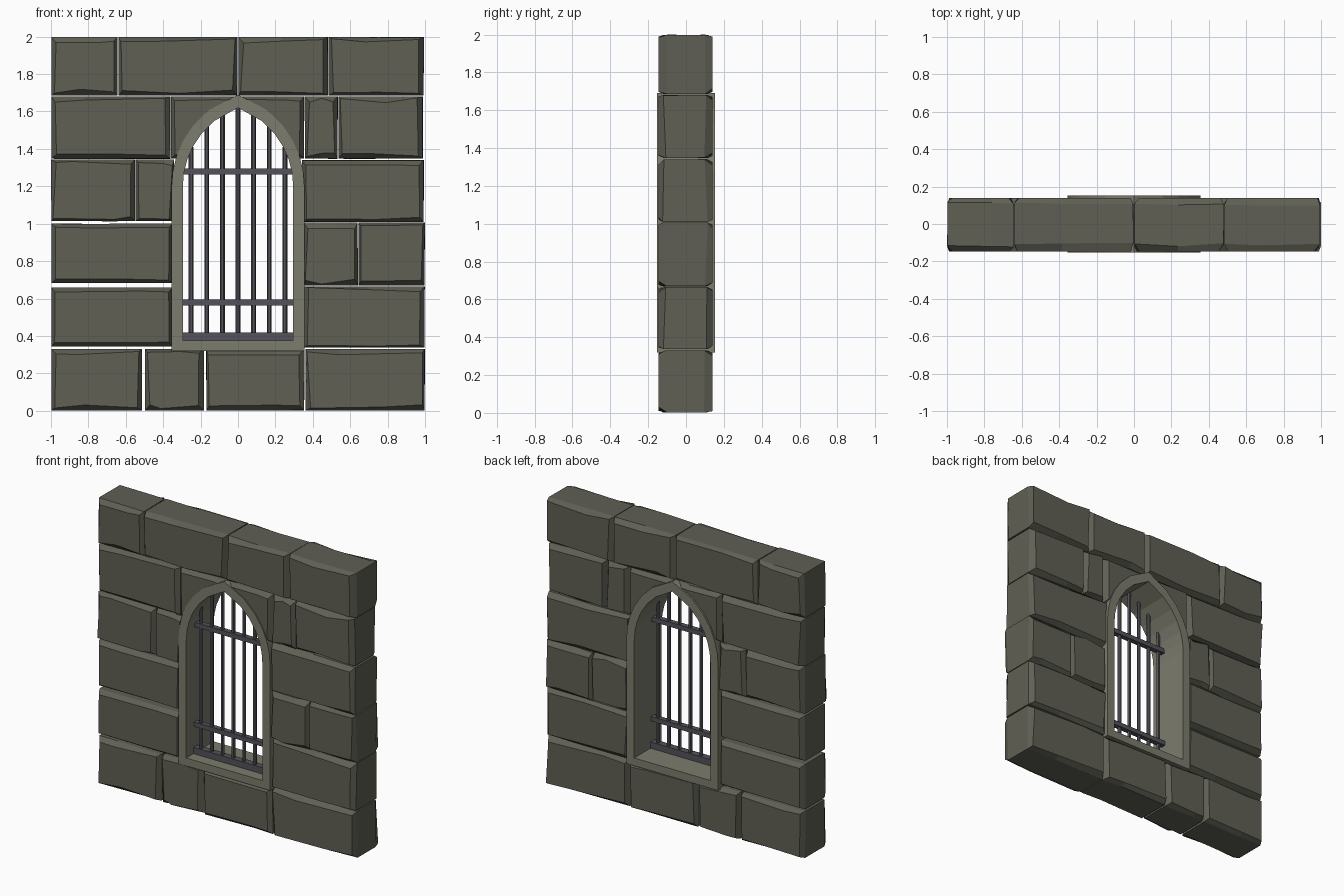
import bpy, bmesh, random
from math import sqrt

if "Cube" in bpy.data.objects:
    bpy.data.objects.remove(bpy.data.objects["Cube"])

random.seed(4)
R = random.uniform


def material(name, rgb):
    m = bpy.data.materials.new(name)
    m.diffuse_color = (*rgb, 1)
    m.use_nodes = True
    m.node_tree.nodes["Principled BSDF"].inputs["Base Color"].default_value = m.diffuse_color
    return m


STONE = material("stone", (0.115, 0.115, 0.09))
TRIM = material("trim", (0.2, 0.2, 0.155))
IRON = material("iron", (0.085, 0.085, 0.1))


def finish(name, bm, mat):
    bmesh.ops.recalc_face_normals(bm, faces=bm.faces[:])
    me = bpy.data.meshes.new(name)
    bm.to_mesh(me)
    bm.free()
    me.materials.append(mat)
    ob = bpy.data.objects.new(name, me)
    bpy.context.collection.objects.link(ob)
    return ob


def lofted(name, loops, mat, closed=False):
    """Skin matching loops of points; cap the ends unless it closes on itself."""
    bm = bmesh.new()
    rings = [[bm.verts.new(p) for p in lp] for lp in loops]
    n = len(rings[0])
    pairs = list(zip(rings, rings[1:]))
    if closed:
        pairs.append((rings[-1], rings[0]))
    else:
        bm.faces.new(rings[0])
        bm.faces.new(rings[-1])
    for a, b in pairs:
        for i in range(n):
            j = (i + 1) % n
            bm.faces.new((a[i], a[j], b[j], b[i]))
    return finish(name, bm, mat)


# Hewn stone: box with uneven chamfers round the front and back faces
def stone(x0, x1, z0, z1, rough=1.0):
    ma, mb = R(.25, .75), R(.25, .75)

    def ring(y, inset, jy):
        pts = []
        for u, v in ((0, 0), (ma, 0), (1, 0), (1, 1), (mb, 1), (0, 1)):
            ix = inset * R(1 - .5 * rough, 1 + .5 * rough)
            iz = inset * R(1 - .6 * rough, 1 + .6 * rough)
            x = x0 + (x1 - x0) * u + (ix if u == 0 else -ix if u == 1 else 0)
            z = z0 + iz if v == 0 else z1 - iz
            pts.append((x, y + R(-jy, jy), z))
        return pts

    j = .012 * rough
    return lofted("wall_stone", [
        ring(-.146, .022, 0), ring(-.112, .002, j),
        ring(.106, .002, j), ring(.14, .022, 0)], STONE)


# Pointed arch outline: straight jambs, then two arcs meeting at the apex
def arch_height(x, w, spring, apex):
    h = apex - spring
    r = (w * w + h * h) / (2 * w)
    return spring + sqrt(max(0, r * r - (abs(x) + r - w) ** 2))


def arch_outline(w, base, spring, apex, y, n=6):
    h = apex - spring
    r = (w * w + h * h) / (2 * w)
    side = []
    for i in range(n):
        z = spring + h * (i / n)
        side.append((w - r + sqrt(r * r - (z - spring) ** 2), z))
    half = [(w, base)] + side
    pts = half + [(0, apex)] + [(-x, z) for x, z in reversed(half)]
    return [(x, y, z) for x, z in pts]


OUTER = (.355, .32, 1.2, 1.69)
INNER = (.295, .375, 1.2, 1.62)

# Courses of stones: (z0, z1, [(x0, x1, roughness), ...])
courses = [
    (0, .332, [(-1, -.512, .8), (-.5, -.18, .8), (-.172, .356, 1), (.358, 1, 1)]),
    (.342, .66, [(-1, -.348, .25)]),
    (.336, .668, [(.348, 1, 1)]),
    (.68, 1.002, [(-1, -.348, .25)]),
    (.668, 1.008, [(.348, .642, 1), (.642, 1, 1)]),
    (1.012, 1.345, [(-1, -.55, 1), (-.55, -.34, 1)]),
    (1.008, 1.342, [(.34, .995, 1)]),
    (1.346, 1.682, [(-1, -.36, 1), (.355, .535, 1), (.535, .99, 1)]),
    (1.684, 2, [(-1, -.642, 1), (-.64, -.002, 1), (0, .482, 1), (.482, .995, 1)]),
]
for z0, z1, row in courses:
    for x0, x1, rough in row:
        stone(x0, x1, z0, z1, rough)

# Stones over the arch, cut to follow the window
cutter = lofted("arch_cutter", [arch_outline(.33, .3, 1.2, 1.66, y) for y in (-.3, .3)], STONE)
cutter.hide_render = True
cutter.hide_viewport = True
for x0, x1 in ((-.36, -.002), (.002, .355)):
    s = stone(x0, x1, 1.346, 1.682, .5)
    s.name = "arch_stone"
    b = s.modifiers.new("window", 'BOOLEAN')
    b.operation = 'DIFFERENCE'
    b.object = cutter

# Window surround running through the wall
lofted("window_surround", [
    arch_outline(*OUTER, -.152), arch_outline(*OUTER, .152),
    arch_outline(*INNER, .152), arch_outline(*INNER, -.152)], TRIM, closed=True)


# Iron grille
def box(name, x, y, z, sx, sy, sz):
    loops = [[(x + a * sx / 2, y + b * sy / 2, z + c * sz / 2)
              for a, b in ((-1, -1), (1, -1), (1, 1), (-1, 1))] for c in (-1, 1)]
    return lofted(name, loops, IRON)


BAR_Y = -.05
for k in range(-3, 4):
    x = k * .0835
    top = arch_height(x, .295, 1.2, 1.62) + .015
    r = .013
    hexagon = [(r, 0), (r / 2, .87 * r), (-r / 2, .87 * r),
               (-r, 0), (-r / 2, -.87 * r), (r / 2, -.87 * r)]
    lofted("grille_bar", [[(x + a, BAR_Y + b, z) for a, b in hexagon] for z in (.38, top)], IRON)
for z in (.58, 1.28):
    box("grille_crossbar", 0, BAR_Y, z, .6, .036, .032)
box("grille_base", 0, BAR_Y, .397, .6, .045, .045)
